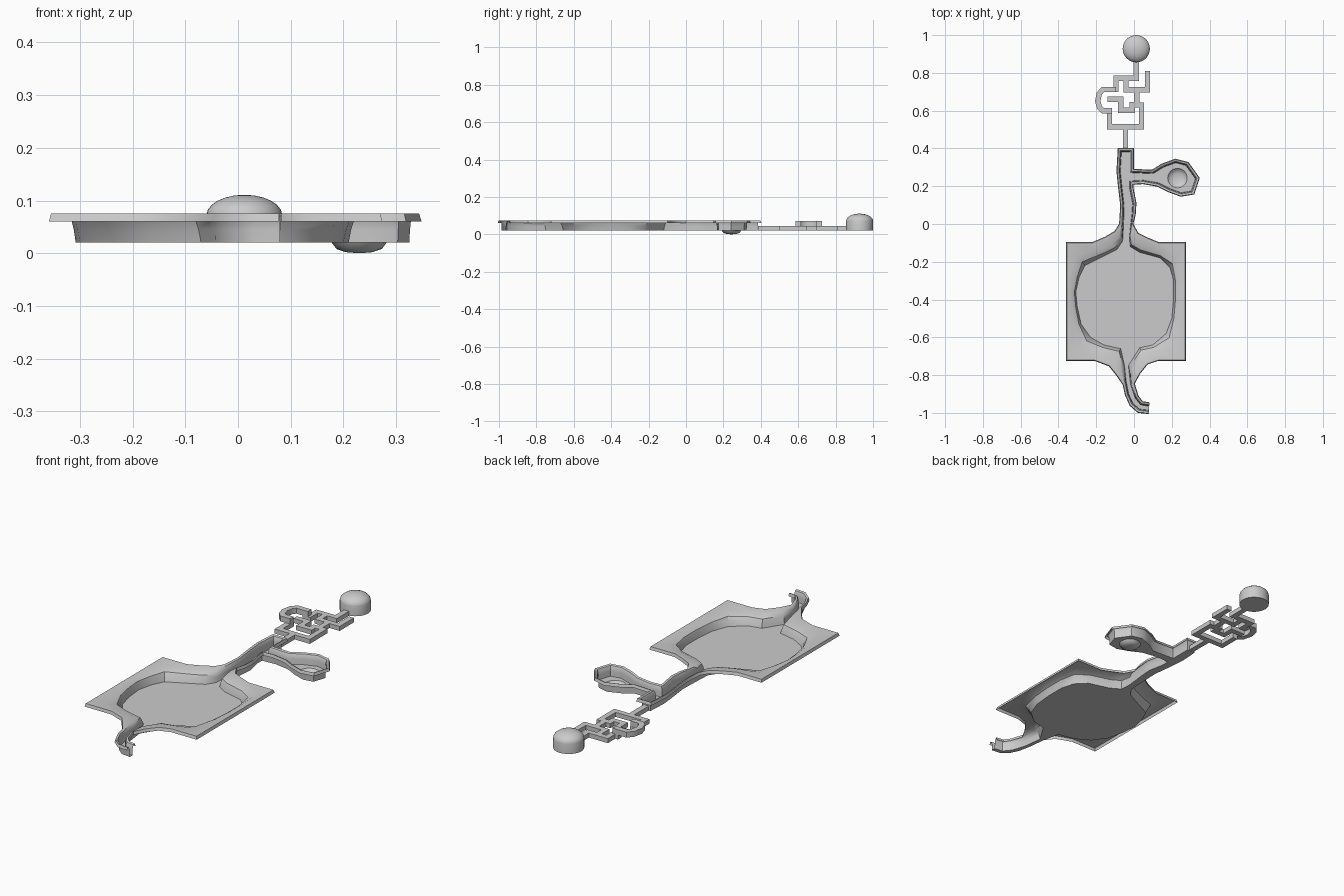
import bpy, bmesh, math
from mathutils import Vector

if "Cube" in bpy.data.objects:
    bpy.data.objects.remove(bpy.data.objects["Cube"])


def finish(name, bm, normals=True):
    if normals:
        bmesh.ops.recalc_face_normals(bm, faces=bm.faces[:])
    me = bpy.data.meshes.new(name)
    bm.to_mesh(me)
    bm.free()
    ob = bpy.data.objects.new(name, me)
    bpy.context.collection.objects.link(ob)
    bpy.ops.object.select_all(action='DESELECT')
    ob.select_set(True)
    bpy.context.view_layer.objects.active = ob
    bpy.ops.object.shade_smooth_by_angle(angle=math.radians(35))
    return ob


def offsets(pts):
    """Mitred right-hand normals along an open polyline."""
    out = []
    for i, p in enumerate(pts):
        ds = []
        if i > 0:
            ds.append((p - pts[i - 1]).normalized())
        if i < len(pts) - 1:
            ds.append((pts[i + 1] - p).normalized())
        ns = [Vector((d.y, -d.x)) for d in ds]
        n = sum(ns, Vector((0, 0))).normalized()
        out.append(n / max(0.6, n.dot(ns[0])))
    return out


# Trench outline: inner edge points, with outer rim point where the rim is wide
right_side = [
    (.08, -.965), (.035, -.958), (.005, -.92), (-.018, -.85, .0, -.845),
    (-.03, -.75, .03, -.79), (.03, -.655, .07, -.74), (.10, -.64, .13, -.72),
    (.17, -.58, .27, -.72), (.20, -.50, .27, -.5), (.21, -.40, .27, -.4),
    (.21, -.30, .27, -.3), (.19, -.23, .27, -.10), (.14, -.18, .13, -.10),
    (.03, -.15, .07, -.075), (-.02, -.12, .02, -.05), (-.025, -.07, -.008, 0),
    (-.012, .05), (-.008, .11), (-.024, .19)]
side_pool = [
    (-.024, .228), (.05, .232), (.13, .218), (.19, .188), (.25, .166),
    (.303, .175), (.325, .24), (.275, .31), (.22, .324), (.155, .30),
    (.10, .266), (-.022, .272), (-.022, .382)]
left_side = [
    (-.066, .382), (-.072, .28), (-.064, .20), (-.052, .10),
    (-.055, .0, -.075, 0), (-.06, -.09, -.10, -.04), (-.09, -.135, -.15, -.07),
    (-.14, -.16, -.22, -.10), (-.26, -.22, -.355, -.10), (-.29, -.28, -.355, -.28),
    (-.308, -.36, -.355, -.36), (-.30, -.44, -.355, -.44), (-.28, -.53, -.355, -.53),
    (-.23, -.60, -.355, -.72), (-.16, -.64, -.21, -.72), (-.07, -.66, -.13, -.75),
    (-.05, -.75, -.09, -.80), (-.042, -.83, -.056, -.85), (-.028, -.90),
    (-.005, -.95), (.03, -.98), (.08, -.985)]
outline = right_side + side_pool + left_side
inner = [Vector(p[:2]) for p in outline]
norms = offsets(inner)
outer = [Vector(p[2:]) if len(p) == 4 else q + n * .017
         for p, q, n in zip(outline, inner, norms)]
lip_n = offsets(outer)

# Basin shell: floor, steep wall, curved rim and down-turned lip
bm = bmesh.new()
rows = []
for t, z in ((0, .02), (.08, .045), (.16, .06), (.45, .071), (1, .075)):
    rows.append([bm.verts.new((*a.lerp(b, t), z)) for a, b in zip(inner, outer)])
rows.append([bm.verts.new((*(o + n * .004), .06)) for o, n in zip(outer, lip_n)])
for a, b in zip(rows, rows[1:]):
    for i in range(len(a) - 1):
        bm.faces.new((a[i], a[i + 1], b[i + 1], b[i]))
# Round hollow in the side pool
seg = 16
rings = []
for r, z in ((.052, .02), (.043, .008), (.025, .002)):
    rings.append([bm.verts.new((.23 + r * math.cos(2 * math.pi * k / seg),
                                .243 + r * math.sin(2 * math.pi * k / seg), z))
                  for k in range(seg)])
for a, b in zip(rings, rings[1:]):
    for k in range(seg):
        bm.faces.new((a[k], a[(k + 1) % seg], b[(k + 1) % seg], b[k]))
low = bm.verts.new((.23, .243, 0))
for k in range(seg):
    bm.faces.new((rings[-1][k], rings[-1][(k + 1) % seg], low))
# Flat floor with the hollow as a hole
edge = [bm.edges.get((rows[0][i], rows[0][i + 1])) for i in range(len(inner) - 1)]
edge.append(bm.edges.new((rows[0][-1], rows[0][0])))
edge += [bm.edges.get((rings[0][k], rings[0][(k + 1) % seg])) for k in range(seg)]
bmesh.ops.triangle_fill(bm, use_beauty=True, edges=edge, normal=(0, 0, 1))
finish("basin_and_trench", bm)


# Maze passages: mitred bars of rectangular section
def ribbon(bm, path, z0, z1, w=.028):
    pts = [Vector(p) for p in path]
    secs = []
    for p, n in zip(pts, offsets(pts)):
        # full mitre keeps the bar width even at right angles
        a, b = p + n * w / 2, p - n * w / 2
        secs.append([bm.verts.new((*q, z)) for q, z in
                     ((a, z0), (a, z1), (b, z1), (b, z0))])
    for s, t in zip(secs, secs[1:]):
        for k in range(4):
            bm.faces.new((s[k], s[(k + 1) % 4], t[(k + 1) % 4], t[k]))
    bm.faces.new(secs[0])
    bm.faces.new(secs[-1][::-1])


bm = bmesh.new()
for path in (
    [(-.045, .385), (-.045, .52)],
    [(-.13, .615), (-.13, .515), (.04, .515), (.04, .63), (-.025, .63)],
    [(-.14, .66), (-.07, .66), (-.07, .602), (-.01, .602), (-.01, .645)],
    [(.015, .63), (.015, .72)],
    [(.072, .81), (.072, .71), (-.042, .71), (-.042, .77)],
    [(-.125, .712), (-.095, .712), (-.095, .772), (.012, .772), (.012, .88)],
):
    ribbon(bm, path, .022, .045)
finish("maze_passages", bm)

# Raised loop passage
bm = bmesh.new()
ribbon(bm, [(-.095, .712), (-.165, .712), (-.184, .69), (-.192, .65),
            (-.182, .615), (-.165, .6), (-.116, .6)], .044, .072)
finish("raised_loop", bm)

# Domed end chamber
bm = bmesh.new()
prof = [(.072, .022), (.072, .072)]
prof += [(.072 * math.cos(a), .072 + .039 * math.sin(a))
         for a in [math.radians(15 * k) for k in range(1, 6)]]
n = 32
rs = [[bm.verts.new((.012 + r * math.cos(2 * math.pi * k / n),
                     .928 + r * math.sin(2 * math.pi * k / n), z))
       for k in range(n)] for r, z in prof]
for a, b in zip(rs, rs[1:]):
    for k in range(n):
        bm.faces.new((a[k], a[(k + 1) % n], b[(k + 1) % n], b[k]))
top = bm.verts.new((.012, .928, .111))
for k in range(n):
    bm.faces.new((rs[-1][k], rs[-1][(k + 1) % n], top))
bm.faces.new(rs[0][::-1])
finish("dome_chamber", bm)
